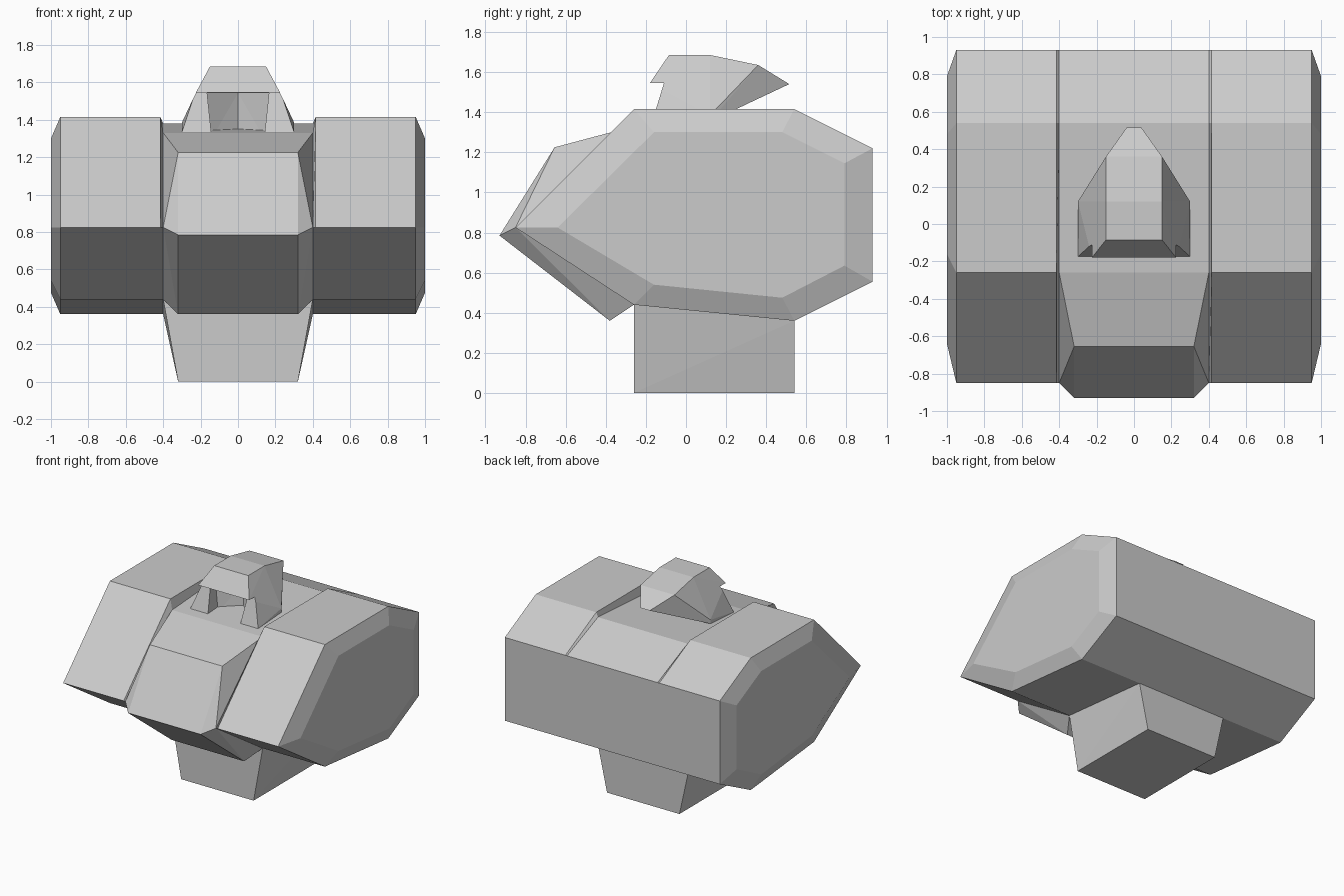
import bpy, bmesh

if "Cube" in bpy.data.objects:
    bpy.data.objects.remove(bpy.data.objects["Cube"])


def finish(name, bm):
    bmesh.ops.recalc_face_normals(bm, faces=bm.faces)
    mesh = bpy.data.meshes.new(name)
    bm.to_mesh(mesh)
    bm.free()
    ob = bpy.data.objects.new(name, mesh)
    bpy.context.collection.objects.link(ob)
    return ob


def both(points):
    """Mirror points across x = 0."""
    return [(s * x, y, z) for x, y, z in points for s in (-1, 1)]


def hull(name, points, open_test=None):
    """Convex solid; faces whose vertices all pass open_test are removed."""
    bm = bmesh.new()
    for p in points:
        bm.verts.new(p)
    bmesh.ops.convex_hull(bm, input=bm.verts)
    if open_test:
        gone = [f for f in bm.faces if all(open_test(v.co) for v in f.verts)]
        bmesh.ops.delete(bm, geom=gone, context='FACES')
    bmesh.ops.dissolve_limit(bm, angle_limit=0.01, verts=bm.verts, edges=bm.edges)
    return finish(name, bm)


# Main body: side profiles (y, z) lofted along x, with a sunken middle deck
full = [(-.85, .825), (-.26, 1.415), (.54, 1.415), (.93, 1.22),
        (.93, .555), (.54, .36), (-.26, .44)]
deck = [(-.85, .825), (-.26, 1.33), (.54, 1.38), (.93, 1.22),
        (.93, .555), (.54, .36), (-.26, .44)]
cap = [(-.64, .825), (-.16, 1.30), (.48, 1.30), (.79, 1.145),
       (.79, .635), (.48, .475), (-.16, .54)]
sections = [(-1, cap), (-.95, full), (-.415, full), (-.4, deck),
            (.4, deck), (.415, full), (.95, full), (1, cap)]
bm = bmesh.new()
rings = [[bm.verts.new((x, y, z)) for y, z in prof] for x, prof in sections]
for i in range(len(rings) - 1):
    a, b = rings[i], rings[i + 1]
    for j in range(7):
        if i == 3 and j in (0, 5, 6):      # covered by the snout and the stem
            continue
        k = (j + 1) % 7
        bm.faces.new((a[j], a[k], b[k], b[j]))
bm.faces.new(rings[0])
bm.faces.new(rings[-1])
bmesh.ops.remove_doubles(bm, verts=bm.verts, dist=1e-5)
finish("main_body", bm)

# Raised front block between the side pods
hull("front_block", both([(.4, -.26, 1.33), (.4, -.85, .825), (.4, -.26, .44),
                          (.32, -.655, 1.225), (.32, -.93, .785), (.32, -.38, .36)]),
     lambda c: abs(c.x) > .39)

# Tapered stem underneath, open where it joins the body
hull("stem", both([(.4, -.26, .44), (.4, .54, .36), (.32, -.26, 0), (.32, .54, 0)]),
     lambda c: c.z > .3)

# Faceted turret on the deck
turret = hull("turret", both([
    (.15, -.085, 1.685), (.15, .12, 1.685), (.15, .36, 1.635), (.04, .515, 1.54),
    (.225, -.18, 1.545), (.3, -.175, 1.335), (.3, .12, 1.354), (.3, .12, 1.385)]))

# Cutters: leaning leg fronts under the hood, and the pointed recess between legs
cutters = [
    hull("leg_front_cutter", both([
        (.5, -.4, 1.545), (.5, -.11, 1.545), (.5, -.4, 1.3), (.5, -.185, 1.3)])),
    hull("recess_cutter", both([
        (.165, -.3, 1.543), (.14, -.3, 1.3), (.165, -.05, 1.543), (.14, -.05, 1.3)])
        + [(0, .09, 1.543), (0, .06, 1.3)])]
for c in cutters:
    c.hide_render = True
    c.hide_viewport = False
    c.display_type = 'WIRE'
    mod = turret.modifiers.new(c.name, 'BOOLEAN')
    mod.operation = 'DIFFERENCE'
    mod.solver = 'EXACT'
    mod.object = c
